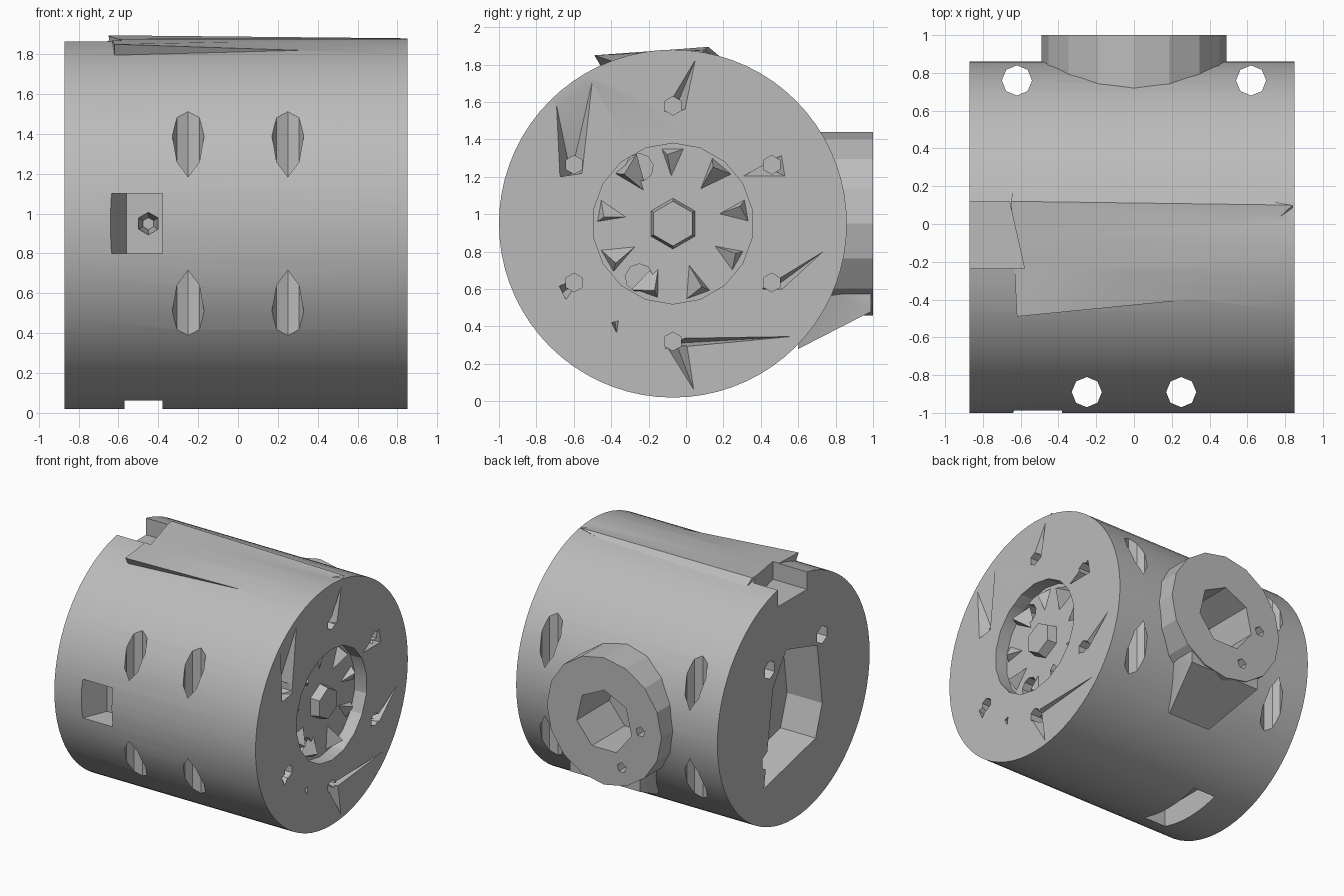
import bpy, bmesh, math
from mathutils import Vector, Matrix

cube = bpy.data.objects.get("Cube")
if cube:
    bpy.data.objects.remove(cube, do_unlink=True)

grey = bpy.data.materials.new("machined grey")
grey.use_nodes = True
colour = (0.5, 0.5, 0.5, 1)
grey.diffuse_color = colour
grey.node_tree.nodes["Principled BSDF"].inputs["Base Color"].default_value = colour

CY, CZ, R = -0.07, 0.95, 0.93      # axis and radius of the housing
LEFT, RIGHT = -0.87, 0.85          # end faces


def finish(name, bm):
    bmesh.ops.recalc_face_normals(bm, faces=bm.faces)
    mesh = bpy.data.meshes.new(name)
    bm.to_mesh(mesh)
    bm.free()
    mesh.materials.append(grey)
    obj = bpy.data.objects.new(name, mesh)
    bpy.context.collection.objects.link(obj)
    return obj


def rod(name, a, b, r, sides=8, r2=None):
    a, b = Vector(a), Vector(b)
    bm = bmesh.new()
    turn = (b - a).to_track_quat('Z', 'Y').to_matrix().to_4x4()
    bmesh.ops.create_cone(bm, cap_ends=True, segments=sides, radius1=r,
                          radius2=r if r2 is None else r2, depth=(b - a).length,
                          matrix=Matrix.Translation((a + b) / 2) @ turn)
    return finish(name, bm)


def hull(name, points):
    bm = bmesh.new()
    for p in points:
        bm.verts.new(p)
    bmesh.ops.convex_hull(bm, input=bm.verts)
    return finish(name, bm)


def box(name, x, y, z):
    return hull(name, [(i, j, k) for i in x for j in y for k in z])


def prism(name, outline, x0, x1):
    bm = bmesh.new()
    face = bm.faces.new([bm.verts.new((x0, CY + y, CZ + z)) for y, z in outline])
    new = bmesh.ops.extrude_face_region(bm, geom=[face])["geom"]
    bmesh.ops.translate(bm, vec=(x1 - x0, 0, 0),
                        verts=[v for v in new if isinstance(v, bmesh.types.BMVert)])
    return finish(name, bm)


def apply(target, tool, operation):
    mod = target.modifiers.new(operation, 'BOOLEAN')
    mod.operation, mod.solver, mod.object = operation, 'EXACT', tool
    tool.hide_render = True
    bpy.ops.object.select_all(action='DESELECT')
    bpy.context.view_layer.objects.active = target
    target.select_set(True)
    bpy.ops.object.modifier_apply(modifier=mod.name)
    bpy.data.objects.remove(tool, do_unlink=True)


# Round housing with rear port and the web below it
housing = rod("housing", (LEFT, CY, CZ), (RIGHT, CY, CZ), R, 72)
apply(housing, rod("port", (0, 0.4, 0.95), (0, 1, 0.95), 0.49, 16), 'UNION')
apply(housing, hull("port_web", [(s * w, y, z) for s in (-1, 1) for w, y, z in
      ((0.3, 0.99, 0.48), (0.18, 0.6, 0.28), (0.3, 0.6, 0.7), (0.3, 0.99, 0.7))]), 'UNION')

# Low ridge along the top
apply(housing, hull("top_ridge", [(-0.62, -0.49, 1.85), (-0.65, 0.12, 1.895), (0.84, 0.1, 1.88),
      (0.3, -0.4, 1.82), (-0.62, 0.35, 1.7), (-0.62, -0.4, 1.7), (0.84, -0.1, 1.7)]), 'UNION')

cuts = []
# Chord-drilled mounting holes
for s in (-1, 1):
    cuts.append(rod("front_bolt_hole", (s * 0.25, -0.89, -1), (s * 0.25, -0.89, 3), 0.08))
    cuts.append(rod("back_bolt_hole", (s * 0.62, 0.76, -1), (s * 0.62, 0.76, 3), 0.08))

# Key slots on front, bottom and top
cuts.append(hull("front_slot", [(x, y, z) for z in (0.8, 1.1) for x, y in
            ((-0.68, -1.1), (-0.38, -1.1), (-0.56, -0.8), (-0.38, -0.8))]))
cuts.append(rod("front_slot_hole", (-0.45, -0.9, 0.95), (-0.45, -0.6, 0.95), 0.07, 6, 0.03))
cuts.append(box("bottom_slot", (-0.57, -0.38), (-0.34, 0.2), (-0.1, 0.2)))
cuts.append(hull("top_notch", [(x, y, z) for z in (1.73, 2.1) for x, y in
            ((-1, -0.235), (-0.58, -0.235), (-0.66, 0.12), (-1, 0.12))]))

# Rear port bore and its two small holes
cuts.append(rod("port_bore", (0, 0.6, 0.95), (0, 1.1, 0.95), 0.24, 7))
cuts.append(rod("port_hole", (-0.31, 0.9, 0.95), (-0.31, 1.1, 0.95), 0.04, 5))
cuts.append(rod("port_hole", (-0.15, 0.9, 0.63), (-0.15, 1.1, 0.63), 0.04, 5))

# Irregular cavity and pockets in the right-hand end
cavity = ((0.09, 0.41), (-0.29, 0.3), (-0.35, -0.17), (-0.27, -0.41), (0.36, -0.56), (0.25, 0.17))
cuts.append(prism("end_cavity", cavity, LEFT - 0.1, LEFT + 0.3))
for y, z in ((0.29, 0.33), (0.32, -0.36), (-0.35, 0.36)):
    cuts.append(rod("end_pocket", (LEFT - 0.1, CY + y, CZ + z), (LEFT + 0.15, CY + y, CZ + z), 0.07, 6))

# Recess and bolt circle in the left-hand end
cuts.append(rod("hub_recess", (RIGHT - 0.1, CY, CZ), (RIGHT + 0.1, CY, CZ), 0.43, 18))
for i in range(6):
    a = math.radians(30 + 60 * i)
    y, z = CY + 0.61 * math.cos(a), CZ + 0.63 * math.sin(a)
    cuts.append(rod("end_bolt_hole", (RIGHT - 0.15, y, z), (RIGHT + 0.1, y, z), 0.05, 6))
for y, z in ((-0.25, 1.25), (-0.25, 0.66)):
    cuts.append(rod("recess_port", (RIGHT - 0.3, y, z), (RIGHT + 0.1, y, z), 0.075, 9))

# Shallow sloping dents running from the bolt holes
dents = (((-0.12, 1.55), (0, 1.56), (0.06, 1.85)),
         ((-0.68, 1.2), (-0.55, 1.22), (-0.49, 1.76), (-0.7, 1.62)),
         ((0.3, 1.2), (0.52, 1.32), (0.54, 1.2)),
         ((-0.68, 0.62), (-0.64, 0.54), (-0.55, 0.67)),
         ((0.4, 0.6), (0.52, 0.6), (0.76, 0.82)),
         ((-0.12, 0.28), (0, 0.34), (0.63, 0.35)),
         ((-0.1, 0.28), (0.01, 0.3), (0.05, 0.04)),
         ((-0.4, 0.42), (-0.36, 0.43), (-0.37, 0.36)))
for dent in dents:
    y, z = [(dent[0][k] + dent[1][k]) / 2 for k in (0, 1)]
    rim = [(RIGHT + 0.01, *p) for p in dent]
    cuts.append(hull("end_dent", rim + [(RIGHT - 0.1, y, z)]))

for cut in cuts:
    apply(housing, cut, 'DIFFERENCE')

bpy.ops.object.select_all(action='DESELECT')
housing.select_set(True)
bpy.context.view_layer.objects.active = housing
bpy.ops.object.shade_smooth_by_angle(angle=math.radians(20))

# Hexagonal hub and faceted teeth inside the recess
rod("hub", (RIGHT - 0.12, CY, CZ), (RIGHT - 0.03, CY, CZ), 0.14, 6, 0.12)
for i in range(9):
    a = math.radians(40 * i + 10)
    out = Vector((0, math.cos(a), math.sin(a)))
    side = Vector((0, -out.z, out.y))
    base = Vector((RIGHT - 0.12, CY, CZ)) + out * 0.31
    lift = 0.07 + 0.04 * (i % 2)
    hull("recess_tooth", [base - out * 0.1, base + out * 0.1 - side * 0.09,
                          base + out * 0.1 + side * 0.07,
                          base + out * 0.06 + side * 0.03 + Vector((lift, 0, 0))])
